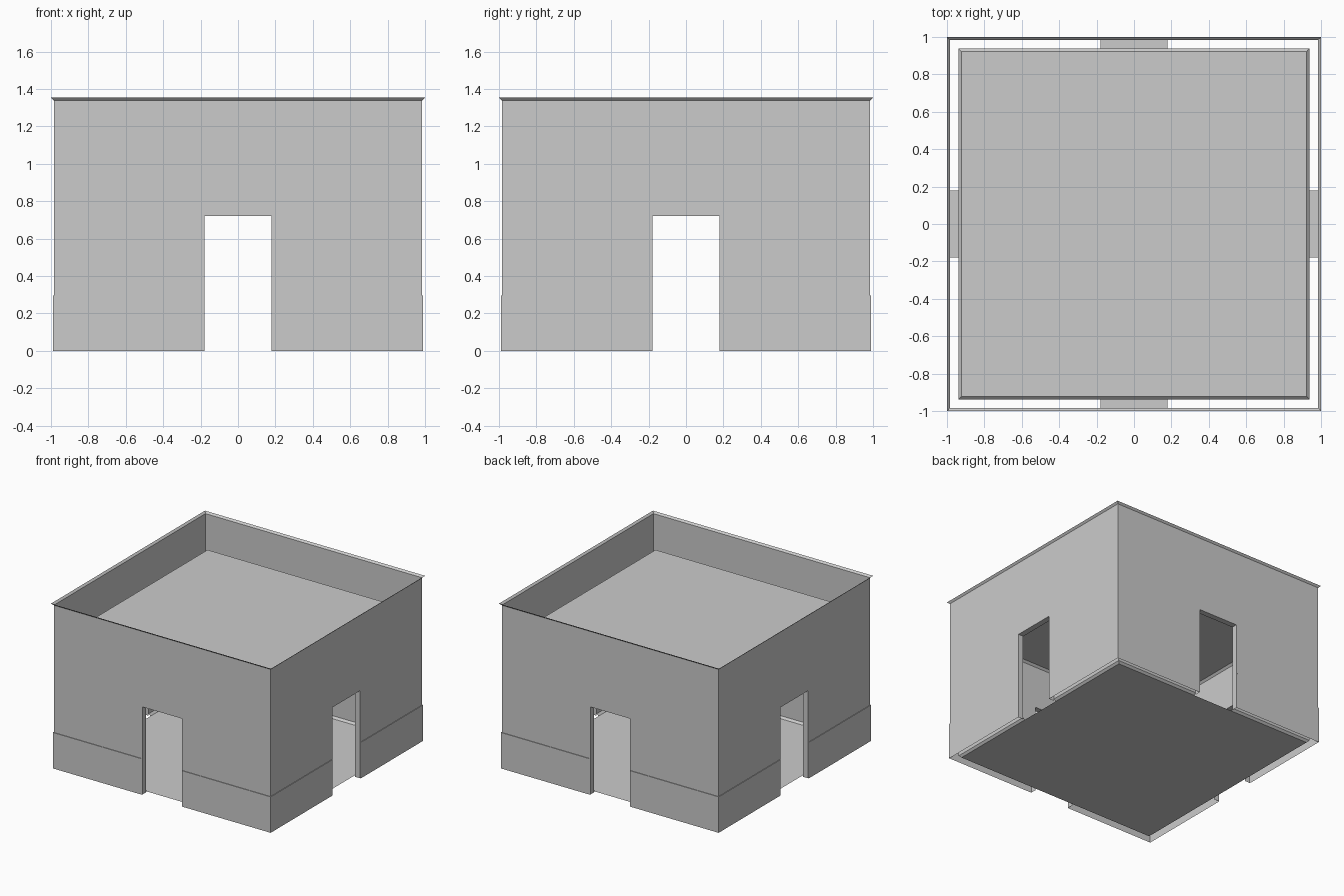
import bpy, bmesh
from mathutils import Vector

if "Cube" in bpy.data.objects:
    bpy.data.objects.remove(bpy.data.objects["Cube"])

HALF, TOP = 0.18, 0.72        # door half width and height


def square_shell(bm, profile):
    """Sweep (half size, z) points around a square."""
    rings = [[bm.verts.new((sx * r, sy * r, z)) for sx, sy in
              ((-1, -1), (1, -1), (1, 1), (-1, 1))] for r, z in profile]
    for a, b in zip(rings, rings[1:]):
        for i in range(4):
            j = (i + 1) % 4
            bm.faces.new((a[i], a[j], b[j], b[i]))
    return rings


def cut_doors(bm, half, top):
    """Open one doorway in the middle of each side."""
    planes = [((s * half, 0, 0), (1, 0, 0)) for s in (-1, 1)]
    planes += [((0, s * half, 0), (0, 1, 0)) for s in (-1, 1)]
    planes += [((0, 0, top), (0, 0, 1))]
    for co, no in planes:
        bmesh.ops.bisect_plane(bm, geom=bm.verts[:] + bm.edges[:] + bm.faces[:],
                               plane_co=Vector(co), plane_no=Vector(no))
    doomed = []
    for f in bm.faces:
        c = f.calc_center_median()
        if (min(abs(c.x), abs(c.y)) < half and max(abs(c.x), abs(c.y)) > 0.9
                and c.z < top):
            doomed.append(f)
    bmesh.ops.delete(bm, geom=doomed, context='FACES')


def finish(bm, name):
    bmesh.ops.dissolve_limit(bm, angle_limit=0.01, verts=bm.verts[:], edges=bm.edges[:])
    me = bpy.data.meshes.new(name)
    bm.to_mesh(me)
    bm.free()
    ob = bpy.data.objects.new(name, me)
    bpy.context.collection.objects.link(ob)


# outer walls, open at top and bottom
bm = bmesh.new()
square_shell(bm, [(0.985, 0), (0.985, 1.34)])
cut_doors(bm, HALF, TOP)
finish(bm, "outer_walls")

# flared rim on top of the parapet
bm = bmesh.new()
square_shell(bm, [(0.985, 1.34), (1.0, 1.355)])
finish(bm, "parapet_rim")

# plinth band with a small ledge
bm = bmesh.new()
square_shell(bm, [(0.99, 0), (0.99, 0.295), (0.985, 0.295)])
cut_doors(bm, HALF + 0.005, TOP)
finish(bm, "plinth")

# inner room with chamfered edges: floor, walls and roof deck
R, C, H = 0.938, 0.016, 1.083
bm = bmesh.new()
rings = square_shell(bm, [(R - C, 0), (R, C), (R, H - C), (R - C, H)])
cut_doors(bm, HALF, TOP)
for z, order in ((0, 1), (H, -1)):
    s = R - C
    pts = [(-s, -s, z), (-s, s, z), (s, s, z), (s, -s, z)][::order]
    bm.faces.new([bm.verts.new(p) for p in pts])
finish(bm, "inner_room")

# door frames: jambs and lintel between the inner and outer walls
bm = bmesh.new()
path = [(-HALF, 0), (-HALF, TOP), (HALF, TOP), (HALF, 0)]
for c, s in ((1, 0), (0, 1), (-1, 0), (0, -1)):
    rows = [[bm.verts.new((c * u + s * d, s * u - c * d, z)) for u, z in path]
            for d in (0.985, R)]
    for i in range(3):
        bm.faces.new((rows[0][i], rows[0][i + 1], rows[1][i + 1], rows[1][i]))
finish(bm, "door_frames")
